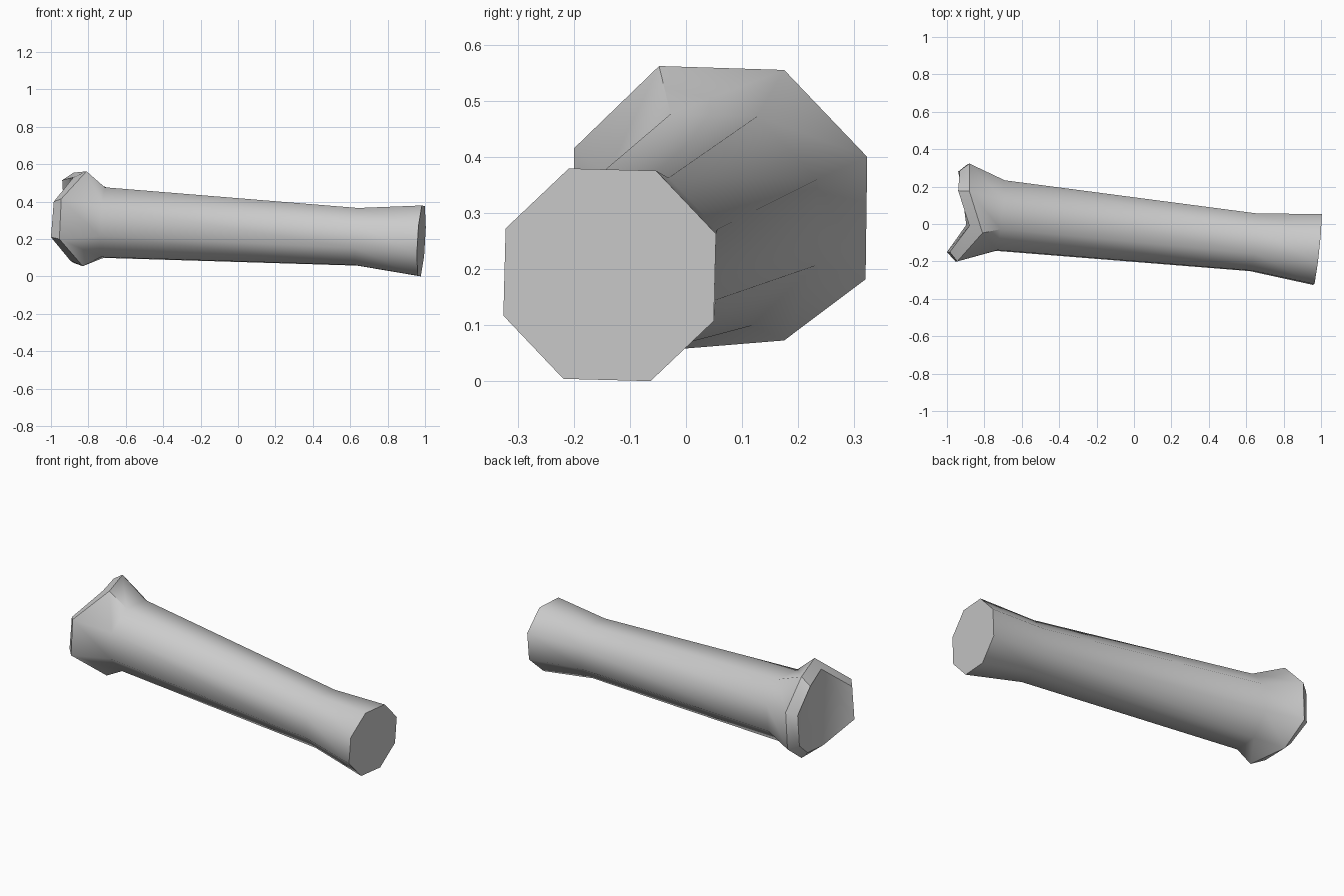
import bpy, bmesh, math
from mathutils import Vector

cube = bpy.data.objects.get("Cube")
if cube:
    bpy.data.objects.remove(cube, do_unlink=True)

grey = bpy.data.materials.new("plain_grey")
grey.use_nodes = True
colour = (0.6, 0.6, 0.6, 1)
grey.diffuse_color = colour
grey.node_tree.nodes["Principled BSDF"].inputs["Base Color"].default_value = colour

bm = bmesh.new()


def octagon(centre, radius):
    """Ring square to the tilted axis of the shaft."""
    ring = []
    for i in range(8):
        a = math.radians(111 - 45 * i)
        y, z = radius * math.cos(a), radius * math.sin(a)
        ring.append(bm.verts.new(Vector(centre) + Vector((0.106 * y + 0.056 * z, y, z))))
    return ring


def bridge(a, b):
    for i in range(8):
        j = (i + 1) % 8
        bm.faces.new((a[i], a[j], b[j], b[i]))


# Shaft: flared foot, narrow neck, wide shoulder
foot = octagon((0.98, -0.136, 0.19), 0.203)
neck = octagon((0.64, -0.098, 0.212), 0.165)
shoulder = octagon((-0.715, 0.045, 0.288), 0.202)

# Notched head: outer lip and the smaller end edge
lip = [bm.verts.new(p) for p in (
    (-0.81, -0.048, 0.562), (-0.88, 0.175, 0.555), (-0.88, 0.323, 0.40), (-0.89, 0.32, 0.182),
    (-0.88, 0.175, 0.073), (-0.83, -0.045, 0.055), (-0.955, -0.2, 0.2), (-0.945, -0.2, 0.415))]
end = [bm.verts.new(p) for p in (
    (-0.88, -0.01, 0.53), (-0.94, 0.178, 0.515), (-0.932, 0.285, 0.38), (-0.94, 0.28, 0.2),
    (-0.92, 0.175, 0.115), (-0.897, -0.005, 0.085), (-1.0, -0.15, 0.21), (-0.985, -0.15, 0.40))]

rings = [foot, neck, shoulder, lip, end]
for a, b in zip(rings, rings[1:]):
    bridge(a, b)
bm.faces.new(foot)

# Folded end face
for corners in ((0, 5, 6, 7), (0, 1, 2, 3), (0, 3, 4, 5)):
    bm.faces.new([end[i] for i in corners])
bmesh.ops.recalc_face_normals(bm, faces=bm.faces)

mesh = bpy.data.meshes.new("flared_shaft")
bm.to_mesh(mesh)
bm.free()
mesh.materials.append(grey)
shaft = bpy.data.objects.new("flared_shaft", mesh)
bpy.context.collection.objects.link(shaft)

bpy.ops.object.select_all(action='DESELECT')
shaft.select_set(True)
bpy.context.view_layer.objects.active = shaft
bpy.ops.object.shade_smooth_by_angle(angle=math.radians(48))
